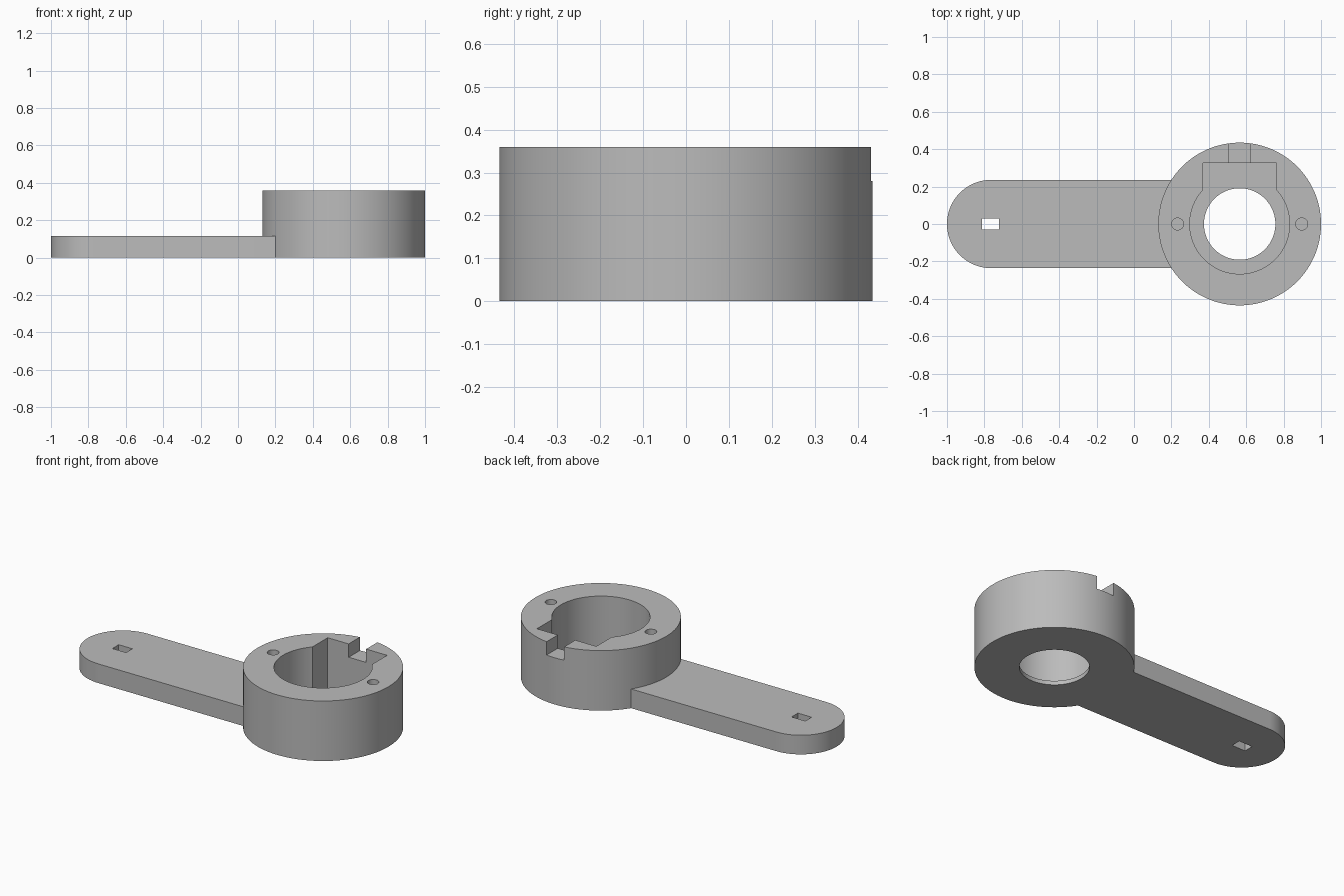
import bpy
import bmesh
from math import cos, sin, pi, radians

cube = bpy.data.objects.get("Cube")
if cube:
    bpy.data.objects.remove(cube, do_unlink=True)

HUB_X, HUB_R, HUB_H = 0.565, 0.435, 0.36
ARM_R, ARM_H = 0.236, 0.115
FLOOR = 0.025
TOP = HUB_H + 0.1

grey = bpy.data.materials.new("plain grey")
grey.use_nodes = True
grey.diffuse_color = (0.5, 0.5, 0.5, 1)
grey.node_tree.nodes["Principled BSDF"].inputs["Base Color"].default_value = (0.5, 0.5, 0.5, 1)


def arc(x, r, start=0, end=2 * pi, n=96, closed=True):
    steps = n if closed else n - 1
    return [(x + r * cos(start + (end - start) * i / steps),
             r * sin(start + (end - start) * i / steps)) for i in range(n)]


def rect(x0, x1, y0, y1):
    return [(x0, y0), (x1, y0), (x1, y1), (x0, y1)]


def prism(name, outline, z0, z1):
    """Extrude a flat outline from z0 up to z1."""
    bm = bmesh.new()
    base = bm.faces.new([bm.verts.new((x, y, z0)) for x, y in outline])
    top = bmesh.ops.extrude_face_region(bm, geom=[base])["geom"]
    verts = [v for v in top if isinstance(v, bmesh.types.BMVert)]
    bmesh.ops.translate(bm, verts=verts, vec=(0, 0, z1 - z0))
    bmesh.ops.recalc_face_normals(bm, faces=bm.faces)
    mesh = bpy.data.meshes.new(name)
    bm.to_mesh(mesh)
    bm.free()
    mesh.materials.append(grey)
    obj = bpy.data.objects.new(name, mesh)
    bpy.context.collection.objects.link(obj)
    return obj


def combine(target, tool, operation):
    """Apply a boolean and discard its tool."""
    mod = target.modifiers.new(tool.name, "BOOLEAN")
    mod.operation, mod.object, mod.solver = operation, tool, "EXACT"
    bpy.context.view_layer.objects.active = target
    bpy.ops.object.modifier_apply(modifier=mod.name)
    bpy.data.objects.remove(tool, do_unlink=True)


# Round hub joined to a flat arm with a rounded tip
lever = prism("lever_arm_with_hub", arc(HUB_X, HUB_R, n=128), 0, HUB_H)
tip = arc(ARM_R - 1, ARM_R, pi / 2, 3 * pi / 2, 49, closed=False)
arm = prism("arm", tip + [(0.25, -ARM_R), (0.25, ARM_R)], 0, ARM_H)
combine(lever, arm, "UNION")

# Stepped bore, keyed pocket, rim notch, blind pin holes and tip slot
cutters = [
    prism("pocket", arc(HUB_X, 0.267), FLOOR, TOP),
    prism("key_recess", rect(HUB_X - 0.197, HUB_X + 0.197, 0, 0.325), FLOOR, TOP),
    prism("bore", arc(HUB_X, 0.191), -0.1, TOP),
    prism("rim_notch", rect(HUB_X - 0.058, HUB_X + 0.058, 0.25, 0.5), 0.28, TOP),
    prism("tip_slot", rect(-0.813, -0.722, -0.03, 0.03), -0.1, ARM_H + 0.1),
]
for side in (-1, 1):
    cutters.append(prism("pin_hole", arc(HUB_X + side * 0.332, 0.032, n=32), 0.16, TOP))
for cutter in cutters:
    combine(lever, cutter, "DIFFERENCE")

# Smooth round walls with crisp edges
bpy.ops.object.select_all(action="DESELECT")
lever.select_set(True)
bpy.context.view_layer.objects.active = lever
bpy.ops.object.shade_smooth_by_angle(angle=radians(30))
